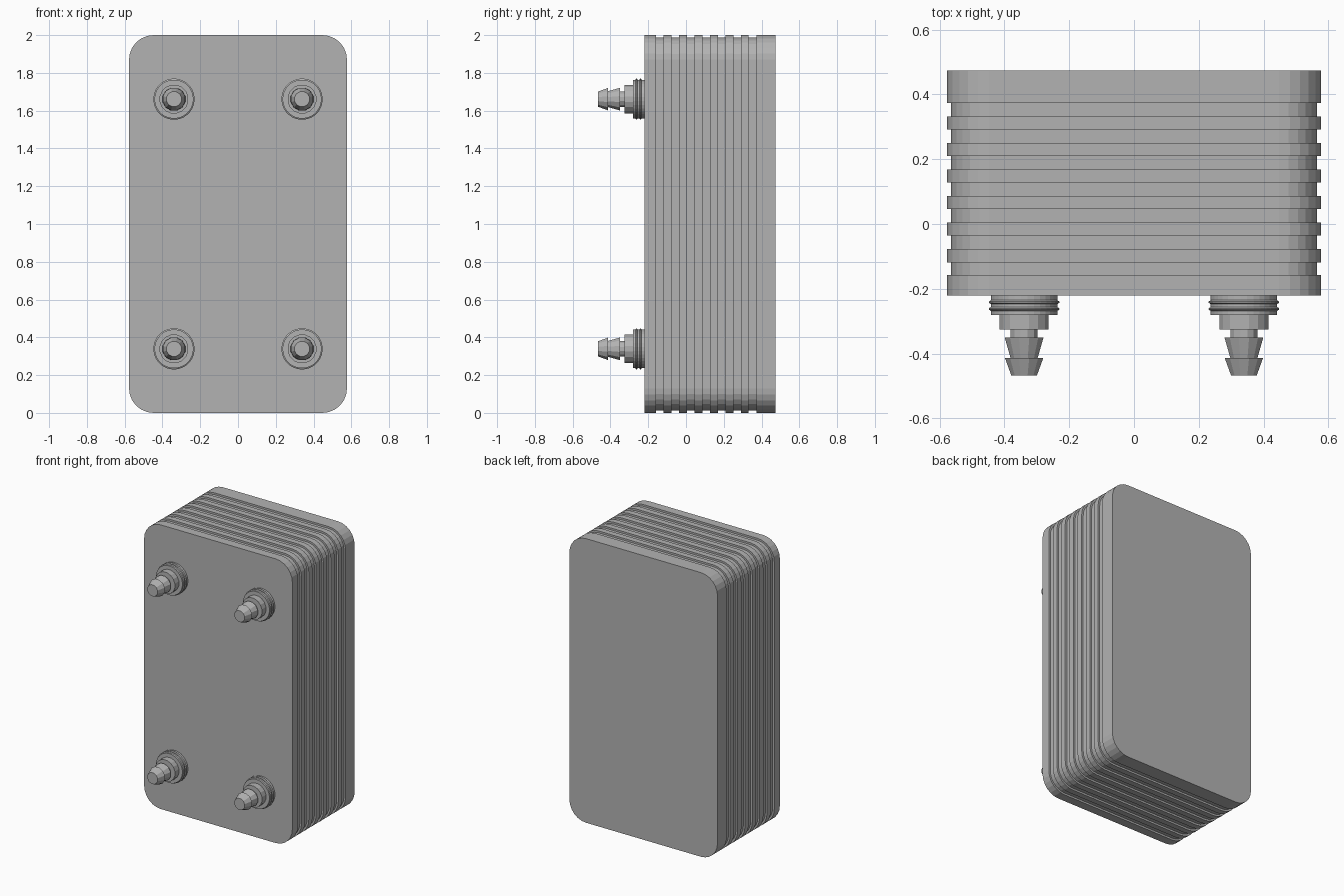
import bpy, bmesh, math

if "Cube" in bpy.data.objects:
    bpy.data.objects.remove(bpy.data.objects["Cube"], do_unlink=True)

metal = bpy.data.materials.new("grey_metal")
metal.use_nodes = True
GREY = (0.45, 0.45, 0.45, 1)
metal.diffuse_color = GREY
metal.node_tree.nodes["Principled BSDF"].inputs["Base Color"].default_value = GREY


def loft(name, rings):
    """Skin a closed solid through matching rings of points."""
    bm = bmesh.new()
    loops = [[bm.verts.new(p) for p in ring] for ring in rings]
    n = len(loops[0])
    for a, b in zip(loops, loops[1:]):
        for i in range(n):
            j = (i + 1) % n
            bm.faces.new((a[i], a[j], b[j], b[i]))
    bm.faces.new(loops[0])
    bm.faces.new(loops[-1])
    bmesh.ops.recalc_face_normals(bm, faces=bm.faces)
    mesh = bpy.data.meshes.new(name)
    bm.to_mesh(mesh)
    bm.free()
    mesh.materials.append(metal)
    obj = bpy.data.objects.new(name, mesh)
    bpy.context.collection.objects.link(obj)
    return obj


def plate(name, y0, y1, inset=0.0, radius=0.13, steps=6):
    """Upright rounded rectangle between two depths."""
    cx, cz = 0.577 - radius, 1 - radius
    r = radius - inset
    outline = []
    for q, (sx, sz) in enumerate([(1, 1), (-1, 1), (-1, -1), (1, -1)]):
        for k in range(steps + 1):
            a = (q + k / steps) * math.pi / 2
            outline.append((sx * cx + r * math.cos(a), 1 + sz * cz + r * math.sin(a)))
    return loft(name, [[(x, y, z) for x, z in outline] for y in (y0, y1)])


def lathe(name, x, z, profile, sides):
    """Turned part along the depth axis; profile is (depth, radius)."""
    angles = [2 * math.pi * (i + 0.5) / sides for i in range(sides)]
    return loft(name, [[(x + r * math.cos(a), y, z + r * math.sin(a)) for a in angles]
                       for y, r in profile])


# Plate stack: end plates, wide plates and the recessed core between them
FRONT, BACK, PITCH = -0.22, 0.473, 0.0818
plate("front_plate", FRONT, -0.158)
plate("recessed_core", -0.16, 0.40, inset=0.013)
for i in range(6):
    y = -0.118 + i * PITCH
    plate(f"fin_plate_{i + 1}", y, y + 0.041)
plate("back_plate", -0.118 + 6 * PITCH, BACK)

# Four hose fittings: threaded collar, hex-like step, neck and two barbs
collar = [(FRONT, 0.103)]
for y in (-0.241, -0.262):
    collar += [(y + 0.006, 0.103), (y + 0.002, 0.109), (y - 0.002, 0.109), (y - 0.006, 0.103)]
collar.append((-0.281, 0.103))
shoulder = [(-0.281, 0.077), (-0.326, 0.077)]
barbs = [(-0.326, 0.043), (-0.35, 0.043), (-0.35, 0.062), (-0.414, 0.043),
         (-0.414, 0.061), (-0.467, 0.041)]
for side, x in (("right", -0.339), ("left", 0.339)):
    for level, z in (("lower", 0.339), ("upper", 1.661)):
        tag = f"{level}_{side}"
        lathe(f"fitting_collar_{tag}", x, z, collar, 32)
        lathe(f"fitting_shoulder_{tag}", x, z, shoulder, 16)
        lathe(f"hose_barb_{tag}", x, z, barbs, 12)
